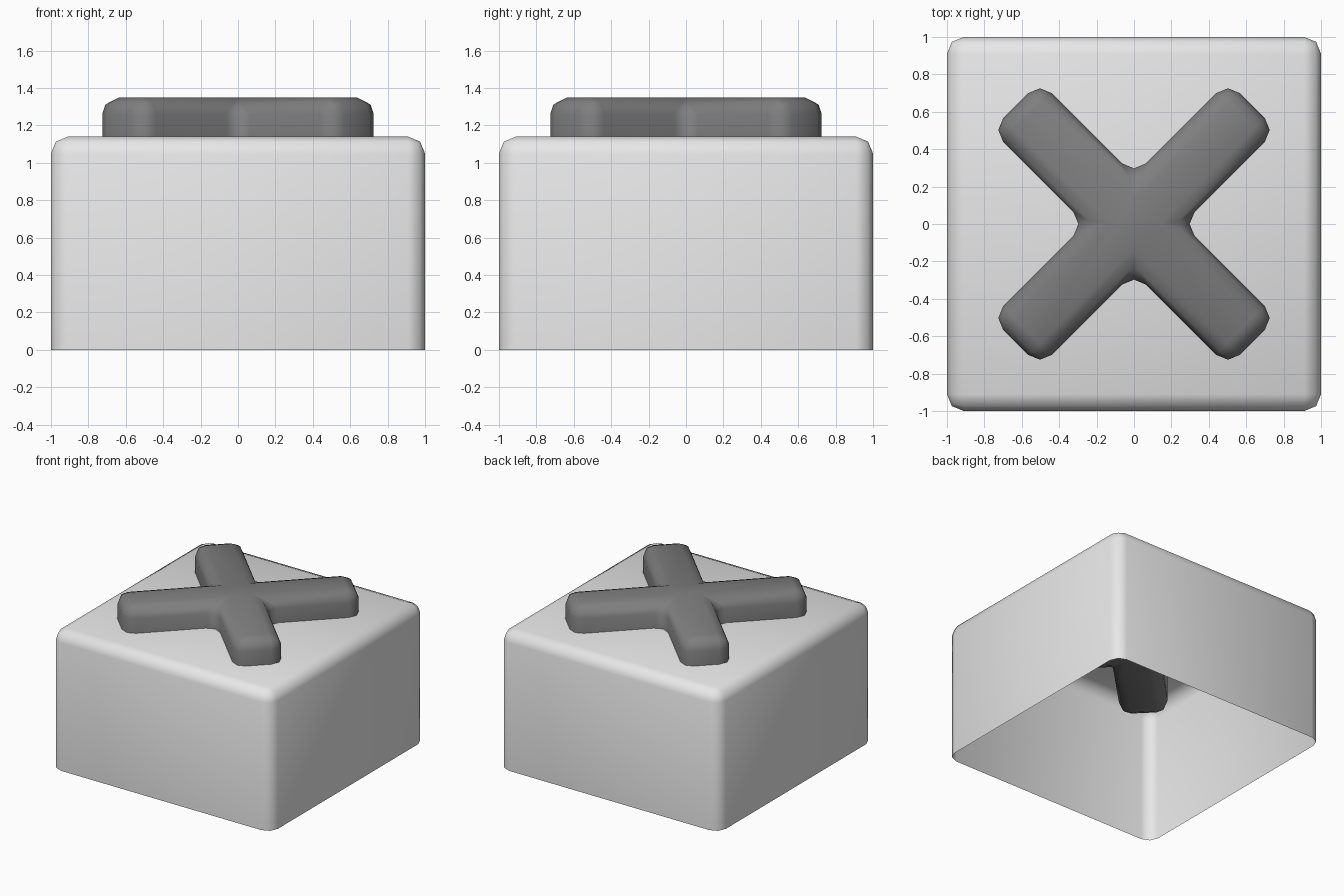
import bpy
import bmesh
from mathutils import Matrix, Vector
from math import radians

cube = bpy.data.objects.get("Cube")
if cube:
    bpy.data.objects.remove(cube, do_unlink=True)

BOX_TOP = 1.14
CROSS_BOTTOM, CROSS_TOP = 0.79, 1.35
ARM_LENGTH, ARM_HALF_WIDTH = 0.895, 0.184


def make_material(name, value):
    mat = bpy.data.materials.new(name)
    mat.use_nodes = True
    colour = (value, value, value, 1)
    mat.diffuse_color = colour
    mat.node_tree.nodes["Principled BSDF"].inputs["Base Color"].default_value = colour
    return mat


def finish(name, bm, mat):
    """Turn the bmesh into a smooth object with rounded edges."""
    bmesh.ops.recalc_face_normals(bm, faces=bm.faces)
    for face in bm.faces:
        face.smooth = True
    mesh = bpy.data.meshes.new(name)
    bm.to_mesh(mesh)
    bm.free()
    mesh.materials.append(mat)
    obj = bpy.data.objects.new(name, mesh)
    bpy.context.collection.objects.link(obj)
    bevel = obj.modifiers.new("rounded_edges", 'BEVEL')
    bevel.width = 0.09
    bevel.segments = 2
    bevel.limit_method = 'ANGLE'
    bevel.angle_limit = radians(30)
    return obj


# Hollow box, open underneath
bm = bmesh.new()
bmesh.ops.create_cube(bm, size=2)
for v in bm.verts:
    v.co.z = BOX_TOP if v.co.z > 0 else 0
floor = [f for f in bm.faces if f.calc_center_median().z < 0.01]
bmesh.ops.delete(bm, geom=floor, context='FACES_ONLY')
finish("box", bm, make_material("light_grey", 0.8))

# Diagonal cross set through the top: one arm outline repeated by quarter turns
bm = bmesh.new()
arm = [(ARM_HALF_WIDTH, ARM_HALF_WIDTH),
       (ARM_HALF_WIDTH, ARM_LENGTH),
       (-ARM_HALF_WIDTH, ARM_LENGTH)]
outline = []
for quarter in range(4):
    turn = Matrix.Rotation(radians(45 + 90 * quarter), 3, 'Z')
    outline += [bm.verts.new(turn @ Vector((x, y, CROSS_BOTTOM))) for x, y in arm]
base = bm.faces.new(outline)
extruded = bmesh.ops.extrude_face_region(bm, geom=[base], use_keep_orig=True)
top = [g for g in extruded["geom"] if isinstance(g, bmesh.types.BMVert)]
bmesh.ops.translate(bm, verts=top, vec=(0, 0, CROSS_TOP - CROSS_BOTTOM))
finish("cross", bm, make_material("dark_grey", 0.21))
